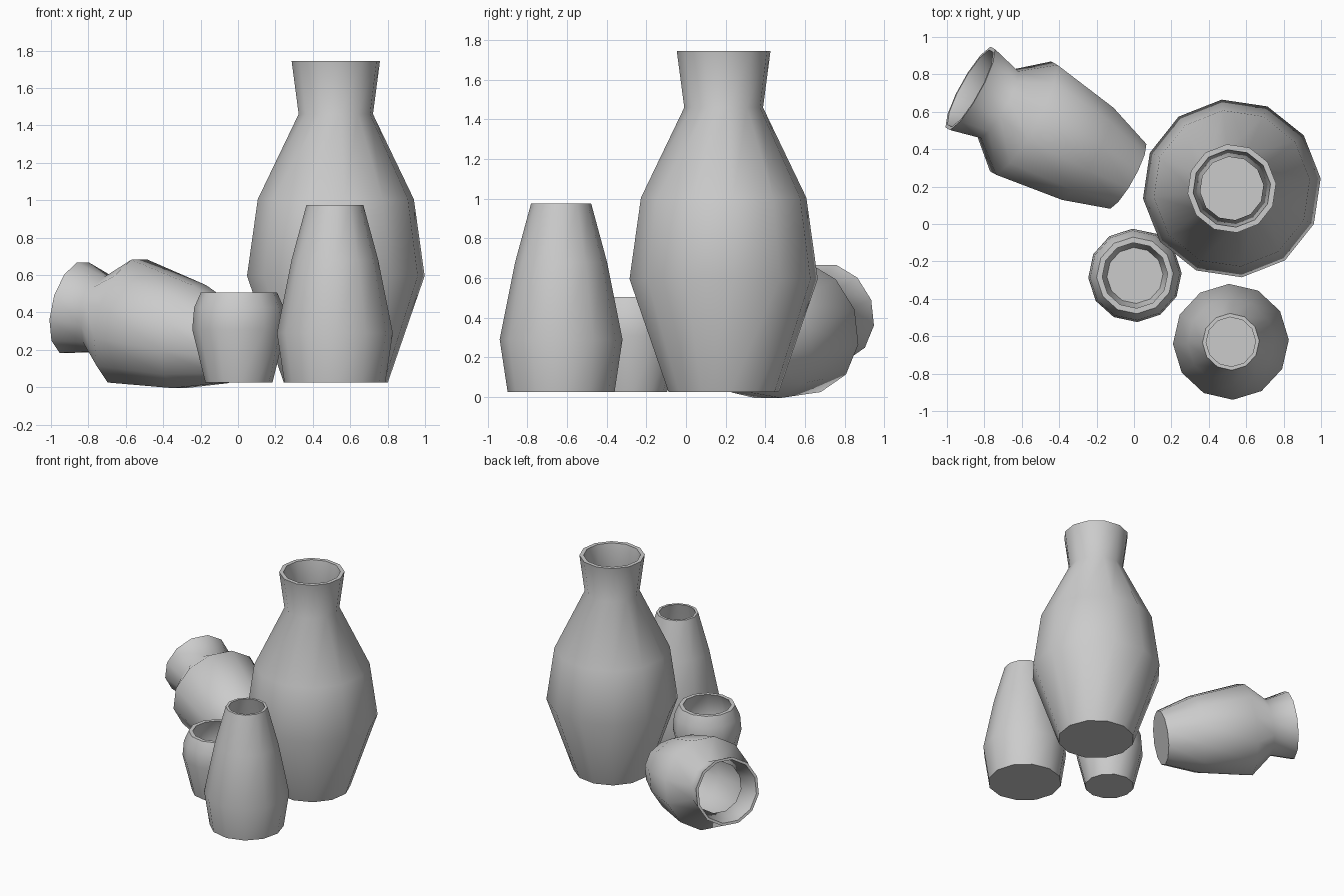
import bpy
import bmesh
from math import radians, cos, sin, tau
from mathutils import Matrix, Vector

cube = bpy.data.objects.get("Cube")
if cube:
    bpy.data.objects.remove(cube)

SIDES = 12

clay = bpy.data.materials.new("pale grey clay")
clay.use_nodes = True
clay.diffuse_color = (0.6, 0.6, 0.6, 1)
clay.node_tree.nodes["Principled BSDF"].inputs["Base Color"].default_value = (0.6, 0.6, 0.6, 1)


def make_vase(name, profile, wall, matrix, roll):
    """Lathe an outer profile (radius, height) and a matching inner wall, with floors."""
    inner = [(r - wall, z) for r, z in reversed(profile)]
    inner[-1] = (inner[-1][0], wall)
    bm = bmesh.new()
    rings = []
    for r, z in profile + inner:
        angles = [roll + tau * i / SIDES for i in range(SIDES)]
        rings.append([bm.verts.new((r * cos(a), r * sin(a), z)) for a in angles])
    for low, high in zip(rings, rings[1:]):
        for i in range(SIDES):
            j = (i + 1) % SIDES
            bm.faces.new((low[i], low[j], high[j], high[i]))
    bm.faces.new(list(reversed(rings[0])))
    bm.faces.new(rings[-1])
    mesh = bpy.data.meshes.new(name)
    bm.to_mesh(mesh)
    bm.free()
    mesh.materials.append(clay)
    obj = bpy.data.objects.new(name, mesh)
    bpy.context.collection.objects.link(obj)
    obj.matrix_world = matrix
    bpy.ops.object.select_all(action='DESELECT')
    obj.select_set(True)
    bpy.context.view_layer.objects.active = obj
    bpy.ops.object.shade_smooth_by_angle(angle=radians(60))
    return obj


def standing(x, y):
    return Matrix.Translation((x, y, 0.025))


# Large vase with a flared neck
make_vase("tall_vase",
          [(0.28, 0), (0.478, 0.57), (0.42, 0.98), (0.2, 1.435), (0.238, 1.72)],
          0.03, standing(0.523, 0.19), radians(6.5))

# Tapered vase at the front
make_vase("tapered_vase",
          [(0.27, 0), (0.31, 0.265), (0.232, 0.655), (0.152, 0.95)],
          0.02, standing(0.518, -0.63), radians(2))

# Small round pot
make_vase("small_pot",
          [(0.18, 0), (0.25, 0.285), (0.24, 0.4), (0.205, 0.48)],
          0.03, standing(0.005, -0.275), radians(3))

# Necked vase lying on its side, mouth raised a little
axis = Vector((-0.835, 0.465, 0.21)).normalized()
side = Vector((0, 0, 1)).cross(axis).normalized()
up = axis.cross(side)
lying = Matrix((side, up, axis)).transposed().to_4x4()
lying.translation = (-0.04, 0.26, 0.215)
make_vase("fallen_vase",
          [(0.205, 0), (0.292, 0.259), (0.348, 0.644), (0.212, 0.807), (0.256, 0.979)],
          0.02, lying, radians(15))
